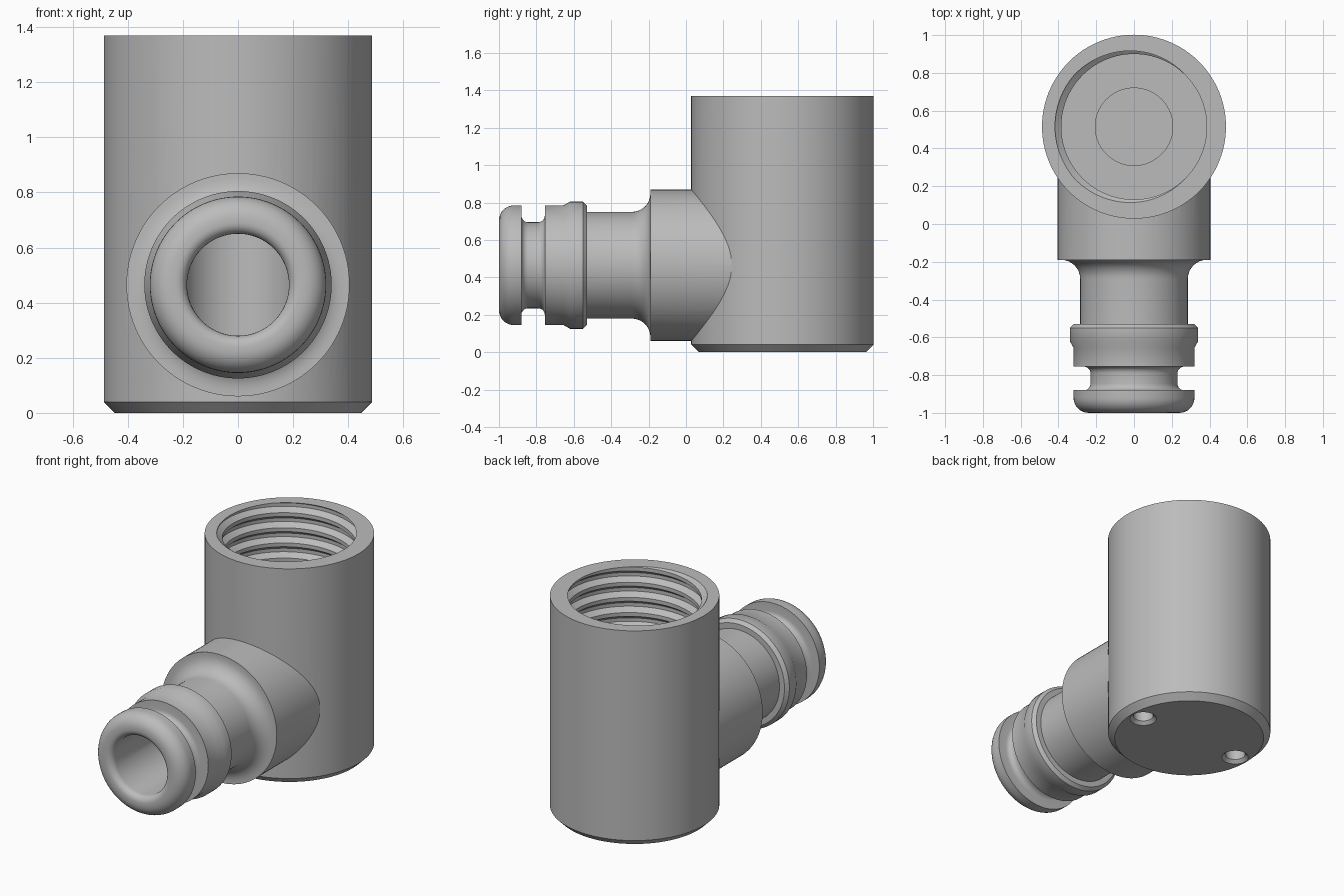
import bpy
import bmesh
from math import sin, cos, pi, radians
from mathutils import Matrix, Vector

cube = bpy.data.objects.get("Cube")
if cube:
    bpy.data.objects.remove(cube, do_unlink=True)

SIDES = 96
AXIS_Y = 0.515      # vertical body axis
NOZZLE_Z = 0.465    # nozzle axis height
BODY_R, BODY_TOP, FLOOR = 0.487, 1.37, 0.89

grey = bpy.data.materials.new("plain grey")
grey.use_nodes = True
grey.diffuse_color = (0.5, 0.5, 0.5, 1)
grey.node_tree.nodes["Principled BSDF"].inputs["Base Color"].default_value = (0.5, 0.5, 0.5, 1)


def add_object(name, bm, matrix):
    bmesh.ops.recalc_face_normals(bm, faces=bm.faces)
    mesh = bpy.data.meshes.new(name)
    bm.to_mesh(mesh)
    bm.free()
    mesh.transform(matrix)
    mesh.materials.append(grey)
    obj = bpy.data.objects.new(name, mesh)
    bpy.context.collection.objects.link(obj)
    return obj


def lathe(name, profile, matrix, sides=SIDES):
    """Revolve (radius, height) points around z."""
    bm = bmesh.new()
    verts = [bm.verts.new((r, 0, h)) for r, h in profile]
    edges = [bm.edges.new(pair) for pair in zip(verts, verts[1:])]
    bmesh.ops.spin(bm, geom=verts + edges, cent=(0, 0, 0), axis=(0, 0, 1),
                   angle=2 * pi, steps=sides, use_merge=True)
    bmesh.ops.remove_doubles(bm, verts=bm.verts, dist=1e-5)
    return add_object(name, bm, matrix)


def arc(r, h, radius, start, end, steps=8):
    angles = [radians(start + (end - start) * i / steps) for i in range(steps + 1)]
    return [(r + radius * cos(a), h + radius * sin(a)) for a in angles]


def combine(target, tool, operation):
    mod = target.modifiers.new(operation, 'BOOLEAN')
    mod.operation, mod.object, mod.solver = operation, tool, 'EXACT'
    bpy.context.view_layer.objects.active = target
    bpy.ops.object.modifier_apply(modifier=mod.name)
    bpy.data.objects.remove(tool, do_unlink=True)


def smooth(obj, angle=30):
    bpy.ops.object.select_all(action='DESELECT')
    obj.select_set(True)
    bpy.context.view_layer.objects.active = obj
    bpy.ops.object.shade_smooth_by_angle(angle=radians(angle))


upright = Matrix.Translation((0, AXIS_Y, 0))
forward = Matrix.Translation((0, 0, NOZZLE_Z)) @ Matrix.Rotation(pi / 2, 4, 'X')

# Upright body with chamfered foot, threaded socket and narrow bore
body = lathe("elbow_body", [
    (0, 0), (0.447, 0), (BODY_R, 0.04), (BODY_R, BODY_TOP), (0.418, BODY_TOP),
    (0.418, FLOOR), (0.205, FLOOR), (0.205, 0.26), (0, 0.26)], upright)

# Plug nozzle, from the collar inside the body to the rounded tip
nozzle_profile = [(0, -0.28), (0.405, -0.28), (0.405, 0.19)]
nozzle_profile += arc(0.385, 0.29, 0.1, 270, 180)
nozzle_profile += [(0.285, 0.53), (0.32, 0.53), (0.34, 0.55), (0.34, 0.62),
                   (0.32, 0.655), (0.32, 0.755)]
nozzle_profile += arc(0.265, 0.79, 0.035, 270, 180, 5)
nozzle_profile += arc(0.265, 0.845, 0.035, 180, 90, 5)
nozzle_profile += [(0.32, 0.88)] + arc(0.24, 0.92, 0.08, 0, 90) + [(0, 1)]
combine(body, lathe("nozzle", nozzle_profile, forward), 'UNION')

# Channel through the nozzle with a rounded mouth
channel = [(0, -0.515), (0.185, -0.515)] + arc(0.225, 0.96, 0.04, 180, 90, 6)
channel += [(0.225, 1.1), (0, 1.1)]
combine(body, lathe("channel_cutter", channel, forward), 'DIFFERENCE')

# Two countersunk holes in the foot
for side in (-1, 1):
    hole = lathe("foot_hole_cutter",
                 [(0, -0.02), (0.1, -0.02), (0.06, 0.02), (0.06, 0.12), (0, 0.12)],
                 Matrix.Translation((side * 0.36, AXIS_Y, 0)), 32)
    combine(body, hole, 'DIFFERENCE')
smooth(body)

# Helical thread inside the socket, trimmed flush with the rim and floor
PITCH, TURNS = 0.096, 7
section = [(0.43, -0.046), (0.385, -0.012), (0.385, 0.012), (0.43, 0.046)]
bm = bmesh.new()
rings = []
for i in range(TURNS * SIDES + 1):
    a = 2 * pi * i / SIDES
    rise = FLOOR - PITCH + PITCH * i / SIDES
    rings.append([bm.verts.new((r * cos(a), r * sin(a), rise + h)) for r, h in section])
for lower, upper in zip(rings, rings[1:]):
    for k in range(4):
        n = (k + 1) % 4
        bm.faces.new((lower[k], lower[n], upper[n], upper[k]))
bm.faces.new(rings[0])
bm.faces.new(rings[-1])
for height, direction in ((BODY_TOP, 1), (FLOOR, -1)):
    cut = bmesh.ops.bisect_plane(
        bm, geom=bm.verts[:] + bm.edges[:] + bm.faces[:], dist=1e-6,
        plane_co=Vector((0, 0, height)), plane_no=Vector((0, 0, direction)), clear_outer=True)
    rim = [e for e in cut["geom_cut"] if isinstance(e, bmesh.types.BMEdge)]
    bmesh.ops.holes_fill(bm, edges=rim, sides=0)
thread = add_object("socket_thread", bm, upright)
smooth(thread)
